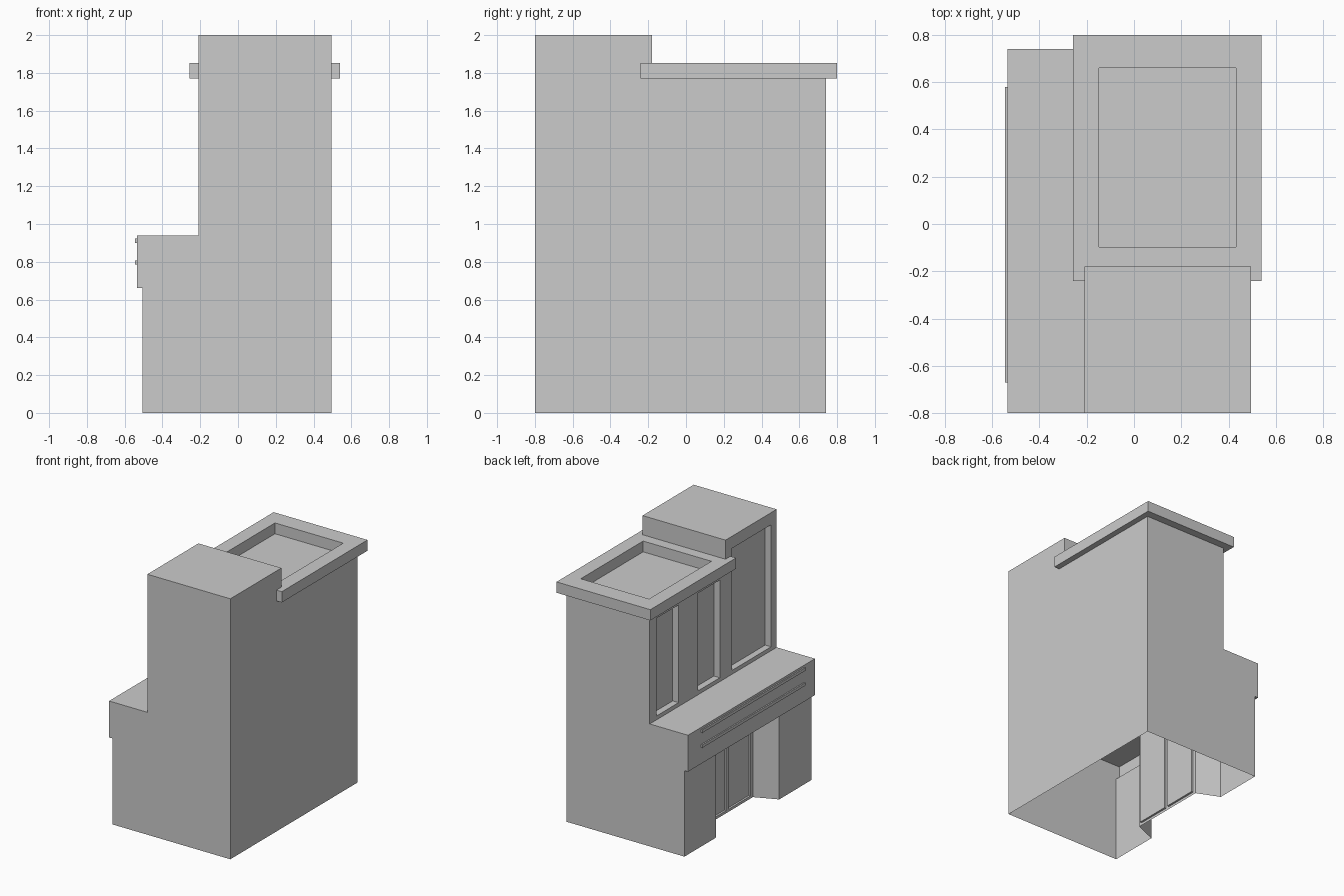
import bpy, bmesh

if "Cube" in bpy.data.objects:
    bpy.data.objects.remove(bpy.data.objects["Cube"])

X0, X1 = -0.505, 0.495     # street side / rear side
Y0, Y1 = -0.80, 0.74
SIGN, UPPER = -0.535, -0.21
CEIL = 0.77


def finish(name, bm, normals=True):
    bmesh.ops.remove_doubles(bm, verts=bm.verts, dist=1e-5)
    if normals:
        bmesh.ops.recalc_face_normals(bm, faces=bm.faces)
    me = bpy.data.meshes.new(name)
    bm.to_mesh(me)
    bm.free()
    ob = bpy.data.objects.new(name, me)
    bpy.context.collection.objects.link(ob)
    return ob


def quad(bm, pts):
    return bm.faces.new([bm.verts.new(p) for p in pts])


def walls(bm, path, z0, z1):
    for (ax, ay), (bx, by) in zip(path, path[1:]):
        quad(bm, [(ax, ay, z0), (bx, by, z0), (bx, by, z1), (ax, ay, z1)])


def add_box(bm, x0, x1, y0, y1, z0, z1):
    vs = bmesh.ops.create_cube(bm, size=1)['verts']
    for v in vs:
        v.co = (x1 if v.co.x > 0 else x0, y1 if v.co.y > 0 else y0, z1 if v.co.z > 0 else z0)


def prism(name, profile, axis, a, b):
    """Extrude a 2D profile along x (profile is y,z) or z (profile is x,y)."""
    bm = bmesh.new()
    f = quad(bm, [(a, u, v) if axis == 'x' else (u, v, a) for u, v in profile])
    new = bmesh.ops.extrude_face_region(bm, geom=[f])['geom']
    d = (b - a, 0, 0) if axis == 'x' else (0, 0, b - a)
    bmesh.ops.translate(bm, verts=[g for g in new if isinstance(g, bmesh.types.BMVert)], vec=d)
    return finish(name, bm)


def boxes(name, dims):
    bm = bmesh.new()
    for d in dims:
        add_box(bm, *d)
    return finish(name, bm)


# ground floor: hollow shell, open underneath, with splayed entrance
DX, DY0, DY1 = -0.333, -0.336, 0.286
PY0, PY1 = -0.41, 0.36
bm = bmesh.new()
walls(bm, [(X0, Y1), (X1, Y1), (X1, Y0), (X0, Y0)][::-1], 0, CEIL)
walls(bm, [(X0, PY0), (X0, Y0)], 0, 0.66)
walls(bm, [(X0, Y1), (X0, PY1)], 0, 0.66)
walls(bm, [(DX, DY0), (X0, PY0)], 0, CEIL)
walls(bm, [(X0, PY1), (DX, DY1)], 0, CEIL)
bmesh.ops.reverse_faces(bm, faces=bm.faces[3:])
for f in list(bm.faces):
    c = f.calc_center_median()
    out = (c.x - 0.0) * f.normal.x + (c.y + 0.02) * f.normal.y
    f.normal_update()
# sign skirt hanging below the ceiling, plus undersides over the piers
walls(bm, [(X0, Y1), (SIGN, Y1), (SIGN, Y0), (X0, Y0)], 0.66, CEIL)
for a, b in ((Y0, PY0), (PY1, Y1)):
    quad(bm, [(SIGN, a, 0.66), (SIGN, b, 0.66), (X0, b, 0.66), (X0, a, 0.66)])
finish("ground_floor_walls", bm)

# double door wall with two sunken panels
ys = [DY0, -0.31, -0.04, -0.01, 0.26, DY1]
zs = [0, 0.02, 0.73, CEIL]
bm = bmesh.new()
D = 0.015
for i in range(5):
    for j in range(3):
        a, b, c, d = ys[i], ys[i + 1], zs[j], zs[j + 1]
        if j == 1 and i in (1, 3):
            ring = [(a, c), (b, c), (b, d), (a, d)]
            quad(bm, [(DX + D, y, z) for y, z in ring])
            for (p, q), (r, s) in zip(ring, ring[1:] + ring[:1]):
                quad(bm, [(DX, p, q), (DX, r, s), (DX + D, r, s), (DX + D, p, q)])
        else:
            quad(bm, [(DX, a, c), (DX, b, c), (DX, b, d), (DX, a, d)])
finish("double_door", bm)

# sign band and shop ceiling
boxes("sign_band", [(SIGN, X1, Y0, Y1, CEIL, 0.94)])
boxes("sign_trim", [(SIGN - 0.01, SIGN + 0.01, -0.67, 0.58, z, z + 0.023) for z in (0.785, 0.90)])

# upper storey with corner tower
upper = prism("upper_storey", [(Y0, 0.94), (Y1, 0.94), (Y1, 1.77), (-0.18, 1.77),
                               (-0.18, 2.0), (Y0, 2.0)], 'x', UPPER, X1)

# recessed windows
cutter = boxes("window_cutter", [(UPPER - 0.1, UPPER + 0.05, a, b, 0.97, top) for a, b, top in
                                 ((0.39, 0.657, 1.72), (-0.11, 0.157, 1.72), (-0.733, -0.26, 1.907))])
mod = upper.modifiers.new("windows", 'BOOLEAN')
mod.operation = 'DIFFERENCE'
mod.solver = 'EXACT'
mod.object = cutter
bpy.context.view_layer.objects.active = upper
upper.select_set(True)
bpy.ops.object.modifier_apply(modifier=mod.name)
bpy.data.objects.remove(cutter)

# roof parapet: overhanging ring around the sunken roof
ox0, ox1, oy0, oy1 = -0.257, 0.54, -0.24, 0.80
ix0, ix1, iy0, iy1 = -0.148, 0.432, -0.097, 0.66
outer = [(ox0, oy0), (ox1, oy0), (ox1, oy1), (ox0, oy1)]
inner = [(ix0, iy0), (ix1, iy0), (ix1, iy1), (ix0, iy1)]
bm = bmesh.new()
for k in range(4):
    n = (k + 1) % 4
    walls(bm, [outer[k], outer[n]], 1.77, 1.853)
    walls(bm, [inner[n], inner[k]], 1.77, 1.853)
    for z in (1.77, 1.853):
        quad(bm, [(*outer[k], z), (*outer[n], z), (*inner[n], z), (*inner[k], z)])
finish("roof_parapet", bm)
